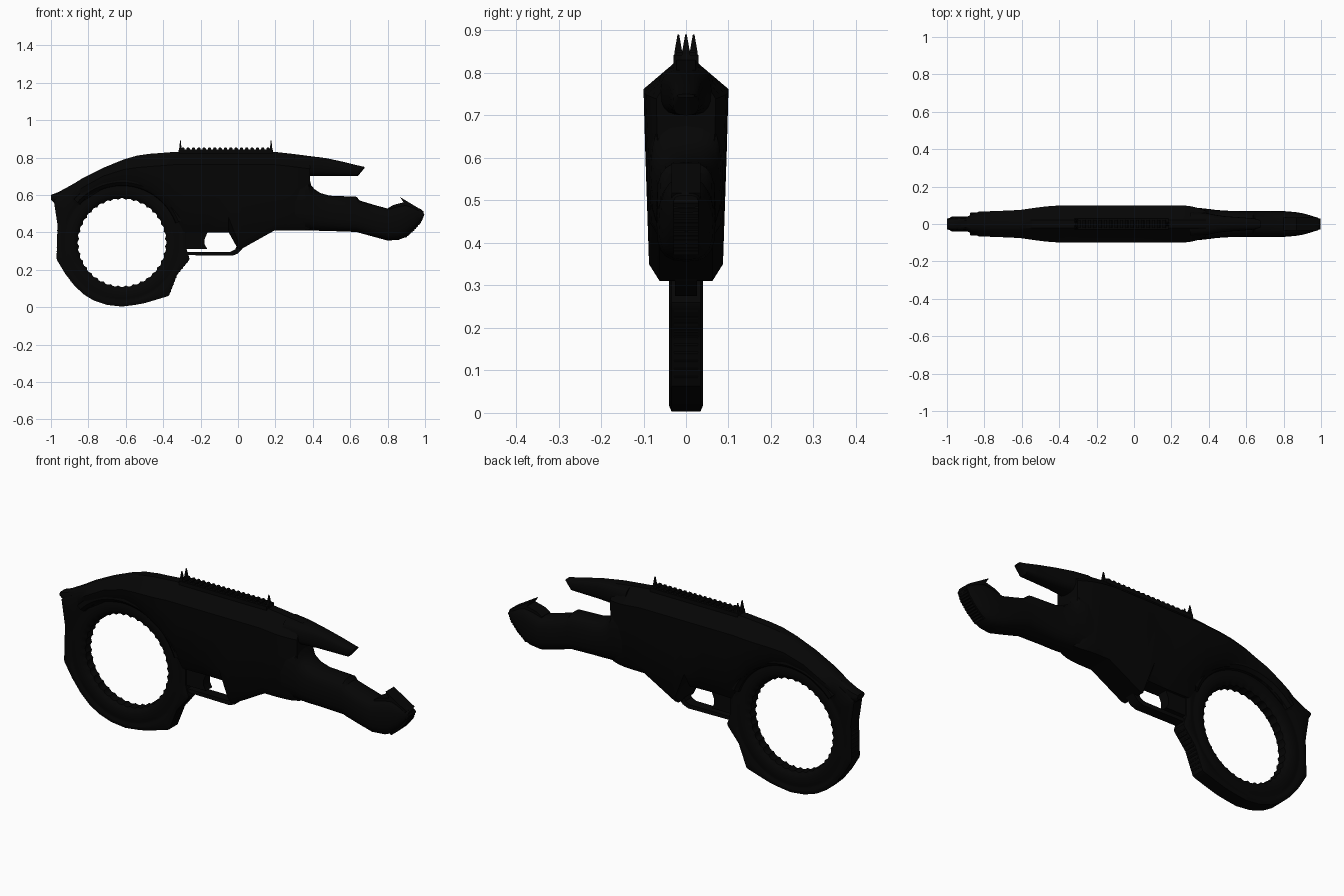
import bpy, bmesh, math

if "Cube" in bpy.data.objects:
    bpy.data.objects.remove(bpy.data.objects["Cube"])

black = bpy.data.materials.new("matte black")
black.diffuse_color = (0.0016, 0.0016, 0.0016, 1)
black.use_nodes = True
black.node_tree.nodes["Principled BSDF"].inputs["Base Color"].default_value = black.diffuse_color


def make(name, bm, angle=30):
    bmesh.ops.recalc_face_normals(bm, faces=bm.faces)
    me = bpy.data.meshes.new(name)
    bm.to_mesh(me)
    bm.free()
    ob = bpy.data.objects.new(name, me)
    bpy.context.collection.objects.link(ob)
    me.materials.append(black)
    bpy.ops.object.select_all(action='DESELECT')
    ob.select_set(True)
    bpy.context.view_layer.objects.active = ob
    bpy.ops.object.shade_smooth_by_angle(angle=math.radians(angle))
    return ob


def loft(name, sections, closed=False, angle=30):
    """Skin a list of equal-length point loops."""
    bm = bmesh.new()
    loops = [[bm.verts.new(p) for p in s] for s in sections]
    n = len(loops[0])
    for i in range(len(loops) if closed else len(loops) - 1):
        a, b = loops[i], loops[(i + 1) % len(loops)]
        for j in range(n):
            k = (j + 1) % n
            bm.faces.new((a[j], a[k], b[k], b[j]))
    if not closed:
        bm.faces.new(loops[0])
        bm.faces.new(loops[-1])
    return make(name, bm, angle)


def prism(name, outline, half, y=0.0):
    """Extrude an x-z outline to both sides of y."""
    return loft(name, [[(x, y + s * half, z) for x, z in outline] for s in (-1, 1)])


def ribs(name, path, count, half, size):
    """Small raised bars spread along an x-z path."""
    segs = list(zip(path, path[1:]))
    total = sum(math.dist(a, b) for a, b in segs)
    for i in range(count):
        d = total * (i + 0.5) / count
        for a, b in segs:
            length = math.dist(a, b)
            if d <= length:
                break
            d -= length
        x, z = (a[0] + (b[0] - a[0]) * d / length, a[1] + (b[1] - a[1]) * d / length)
        prism(name, [(x + size * math.cos(t * math.pi / 3), z + size * math.sin(t * math.pi / 3))
                     for t in range(6)], half)


# main body: narrow spine, wide shoulders, tapering flanks
# (x, top, bottom, half width, chamfer height, bottom half width / half width)
def body_section(x, top, bot, w, chamfer=0.04, foot=0.62):
    h = top - bot
    d, e = min(0.068, 0.4 * h), min(chamfer, 0.25 * h)
    r = [(min(0.022, w * 0.5), top), (min(0.036, w * 0.8), top - 0.2 * d), (w, top - d),
         (0.96 * w, top - d - 0.35 * (h - d - e)), (0.87 * w, bot + e), (foot * w, bot)]
    return [(x, y, z) for y, z in r] + [(x, -y, z) for y, z in reversed(r)]


body = [(-1.0, .60, .575, .03), (-.96, .615, .535, .034), (-.90, .648, .515, .036), (-.87, .665, .53, .05),
        (-.83, .69, .565, .066), (-.72, .745, .635, .07), (-.61, .79, .655, .075), (-.54, .81, .65, .085),
        (-.47, .82, .62, .094), (-.40, .825, .575, .099), (-.34, .83, .495, .1, .07, .5),
        (-.29, .83, .40, .1, .1, .4), (-.16, .83, .40, .1, .1, .36), (-.05, .83, .40, .1, .08, .4),
        (.0, .83, .31, .1), (.02, .83, .312, .1), (.195, .83, .41, .1),
        (.27, .822, .41, .099), (.31, .817, .41, .094), (.35, .812, .41, .083), (.385, .807, .415, .07)]
loft("body", [body_section(*s) for s in body], angle=35)


# upper and lower front prongs: rounded sections
def oval(x, top, bot, w, power=0.7, n=20):
    pts = []
    for i in range(n):
        c, s = math.cos(2 * math.pi * i / n), math.sin(2 * math.pi * i / n)
        pts.append((x, w * math.copysign(abs(c) ** power, c),
                    (top + bot) / 2 + (top - bot) / 2 * math.copysign(abs(s) ** power, s)))
    return pts


upper = [(.30, .815, .70, .066), (.38, .808, .70, .06), (.43, .802, .70, .05), (.48, .795, .70, .042),
         (.58, .773, .70, .035), (.64, .758, .70, .03), (.675, .75, .742, .02)]
loft("upper_prong", [oval(*s) for s in upper])

lower = [(.25, .72, .41, .088), (.33, .715, .41, .087), (.378, .70, .41, .083), (.392, .65, .41, .081),
         (.41, .63, .41, .079), (.44, .61, .408, .075), (.49, .596, .407, .071), (.635, .59, .402, .069),
         (.65, .57, .397, .069), (.73, .546, .375, .07), (.80, .527, .356, .069), (.86, .545, .36, .064),
         (.90, .552, .376, .058), (.94, .54, .412, .047), (.975, .525, .452, .036), (.992, .512, .485, .028)]
loft("lower_prong", [oval(*s) for s in lower])
prism("prong_hook", [(.80, .49), (.80, .528), (.83, .546), (.885, .56), (.867, .588), (.985, .517), (.96, .48)], .034)
ribs("prong_tip_rib", [(.99, .50), (.975, .46), (.94, .418), (.89, .375)], 12, .03, .009)

# ring grip: swept section between a scalloped hole and an irregular rim
CX, CZ = -.62, .345
rim = [(-.985, .57), (-.965, .44), (-.97, .255), (-.925, .18), (-.875, .115), (-.825, .068), (-.77, .035),
       (-.70, .012), (-.62, .003), (-.55, .012), (-.50, .021), (-.37, .06), (-.325, .175), (-.258, .255),
       (-.275, .31), (-.275, .43), (-.36, .56), (-.50, .67), (-.62, .70), (-.78, .68), (-.90, .62)]


def rim_radius(a):
    dx, dz = math.cos(a), math.sin(a)
    best = .35
    for (x1, z1), (x2, z2) in zip(rim, rim[1:] + rim[:1]):
        ex, ez, px, pz = x2 - x1, z2 - z1, x1 - CX, z1 - CZ
        det = ex * dz - ez * dx
        if abs(det) > 1e-9:
            t = (ex * pz - ez * px) / det
            u = (dx * pz - dz * px) / det
            if t > 0 and -1e-6 <= u <= 1 + 1e-6:
                best = t
    return best


ring = []
N = 216
for i in range(N):
    a = 2 * math.pi * i / N
    ri = .230 + .008 * abs(math.cos(a * 18))
    ro = rim_radius(a)
    half = [(ri, .022), (.246, .033), (.26, .039), (.29, .04), (.302, .036), (.312, .036),
            (.322, .04), (max(.326, ro - .014), .04), (ro, .034)]
    loop = half + [(r, -y) for r, y in reversed(half)]
    ring.append([(CX + r * math.cos(a), y, CZ + r * math.sin(a)) for r, y in loop])
loft("ring_grip", ring, closed=True)
ribs("ring_back_rib", [(-.962, .42), (-.965, .26), (-.885, .133)], 14, .028, .006)
ribs("ring_front_rib", [(-.368, .075), (-.328, .175), (-.268, .25)], 10, .028, .006)

# raised arched collar where the body meets the ring
for side in (-1, 1):
    arc = [math.radians(20 + 118 * i / 32) for i in range(33)]
    loft("ring_collar", [[(CX + r * math.cos(a), side * y, CZ + r * math.sin(a))
                          for r, y in ((.302, .03), (.306, .048), (.322, .062), (.345, .06), (.35, .03))]
                         for a in arc])

# trigger and guard
prism("trigger", [(-.29, .42), (-.29, .312), (-.165, .312), (-.178, .335), (-.178, .365), (-.163, .40), (-.163, .42)], .026)
outer = [(-.275, .278), (-.03, .275), (.0, .287), (.03, .32), (.03, .42)]
inner = [(-.275, .296), (-.04, .296), (-.015, .308), (.0, .345), (-.005, .42)]
loft("trigger_guard", [[(o[0], -.026, o[1]), (o[0], .026, o[1]), (i[0], .026, i[1]), (i[0], -.026, i[1])]
                       for o, i in zip(outer, inner)])

# top rail with teeth and sights
prism("rail", [(-.315, .82), (-.315, .842), (.185, .842), (.185, .82)], .03)
for i in range(17):
    x = -.295 + i * .0285
    prism("rail_tooth", [(x - .009, .835), (x - .009, .848), (x - .005, .853), (x + .005, .853),
                         (x + .009, .848), (x + .009, .835)], .022)


def spike(name, x, y):
    loft(name, [[(x + sx * wx, y + sy * wy, z) for sx, sy in ((-1, -1), (1, -1), (1, 1), (-1, 1))]
                for z, wx, wy in ((.83, .011, .011), (.85, .006, .009), (.89, .002, .002))])


for y in (-.018, .018):
    spike("rear_sight", -.308, y)
spike("front_sight", .177, 0)
